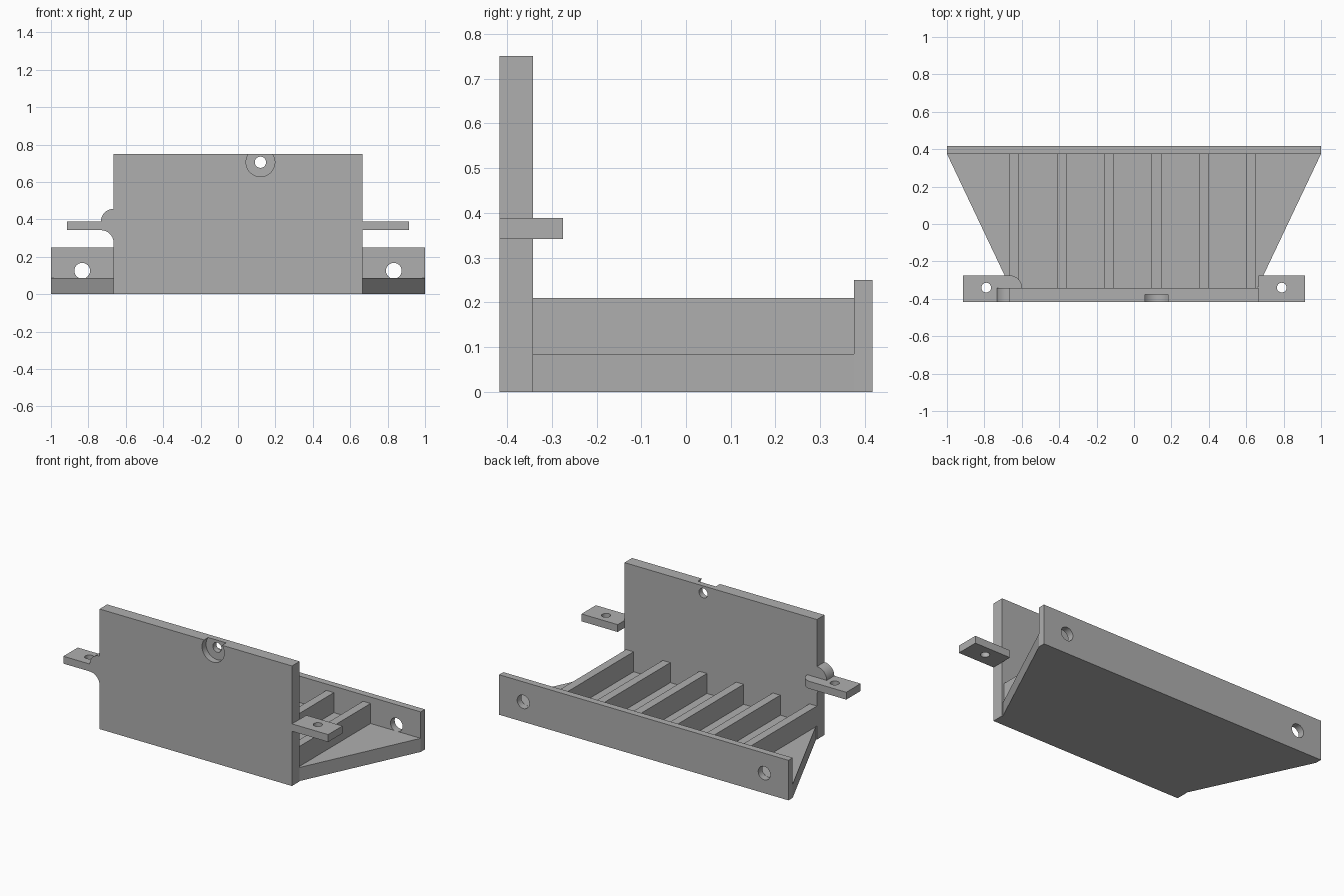
import bpy, bmesh, math
from mathutils import Vector

cube = bpy.data.objects.get("Cube")
if cube:
    bpy.data.objects.remove(cube, do_unlink=True)

grey = bpy.data.materials.new("plain grey")
grey.use_nodes = True
grey.diffuse_color = (0.43, 0.43, 0.43, 1)
grey.node_tree.nodes["Principled BSDF"].inputs["Base Color"].default_value = (0.43, 0.43, 0.43, 1)


def arc(cx, cy, r, start, end, steps=12):
    """Points on an arc, angles in degrees."""
    angles = [math.radians(start + (end - start) * i / steps) for i in range(steps + 1)]
    return [(cx + r * math.cos(a), cy + r * math.sin(a)) for a in angles]


def prism(name, outline, low, high, axis="z"):
    """Extrude an outline in xy along z, or an outline in xz along y."""
    def place(p, depth):
        return (p[0], p[1], depth) if axis == "z" else (p[0], depth, p[1])
    bm = bmesh.new()
    face = bm.faces.new([bm.verts.new(place(p, low)) for p in outline])
    ext = bmesh.ops.extrude_face_region(bm, geom=[face])
    shift = Vector(place((0, 0), high - low))
    bmesh.ops.translate(bm, vec=shift, verts=[g for g in ext["geom"] if isinstance(g, bmesh.types.BMVert)])
    bmesh.ops.recalc_face_normals(bm, faces=bm.faces)
    mesh = bpy.data.meshes.new(name)
    bm.to_mesh(mesh)
    bm.free()
    mesh.materials.append(grey)
    obj = bpy.data.objects.new(name, mesh)
    bpy.context.collection.objects.link(obj)
    return obj


def rect(x0, x1, y0, y1):
    return [(x0, y0), (x1, y0), (x1, y1), (x0, y1)]


def drill(obj, cx, cy, r, low, high, axis):
    """Cut a round hole and remove the cutter."""
    cutter = prism("hole_cutter", arc(cx, cy, r, 0, 360, 40)[:-1], low, high, axis)
    cutter.hide_render = True
    mod = obj.modifiers.new("hole", "BOOLEAN")
    mod.operation = "DIFFERENCE"
    mod.solver = "EXACT"
    mod.object = cutter
    bpy.context.view_layer.objects.active = obj
    bpy.ops.object.modifier_apply(modifier=mod.name)
    bpy.data.objects.remove(cutter, do_unlink=True)


FRONT, WALL_BACK, REAR, BACK = -0.417, -0.342, 0.375, 0.417
SIDE, FLOOR, R = 0.665, 0.085, 0.068
TAB_LOW, TAB_HIGH, TAB_BACK = 0.342, 0.388, -0.275

# Front wall with a fillet under the right tab and a rounded lobe above it
wall_outline = [(-SIDE, 0), (SIDE, 0), (SIDE, 0.75), (-SIDE, 0.75)]
wall_outline += arc(-SIDE, TAB_HIGH, R, 90, 180)
wall_outline += arc(-SIDE - R, TAB_LOW - R, R, 90, 0)
front_wall = prism("front_wall", wall_outline, FRONT, WALL_BACK, "y")
drill(front_wall, 0.12, 0.705, 0.077, FRONT - 0.1, -0.377, "y")
drill(front_wall, 0.12, 0.705, 0.03, FRONT - 0.1, WALL_BACK + 0.1, "y")

# Rear mounting plate with two holes
rear_plate = prism("rear_plate", rect(-1, 1, 0, 0.25), REAR, BACK, "y")
for x in (-0.833, 0.833):
    drill(rear_plate, x, 0.125, 0.042, REAR - 0.1, BACK + 0.1, "y")

# Tapered floor
prism("floor", [(-0.66, WALL_BACK), (0.66, WALL_BACK), (1, REAR), (-1, REAR)], 0, FLOOR)

# Ribs between the walls
for i in range(6):
    x = -0.64 + i * 0.2535
    prism(f"rib_{i + 1}", rect(x - 0.026, x + 0.026, WALL_BACK, REAR), FLOOR, 0.21)

# Side tabs; the right one wraps round behind the wall
left_tab = prism("left_tab", rect(SIDE, 0.915, FRONT, TAB_BACK), TAB_LOW, TAB_HIGH)
wrap = [(-0.915, FRONT), (-SIDE - R, FRONT), (-SIDE - R, WALL_BACK)]
wrap += arc(-SIDE, WALL_BACK, WALL_BACK * -1 + TAB_BACK, 0, 90) + [(-0.915, TAB_BACK)]
right_tab = prism("right_tab", wrap, TAB_LOW, TAB_HIGH)
for tab, x in ((left_tab, 0.79), (right_tab, -0.79)):
    drill(tab, x, -0.34, 0.026, TAB_LOW - 0.1, TAB_HIGH + 0.1, "z")

# Smooth the curved faces, keep the edges sharp
bpy.ops.object.select_all(action="DESELECT")
for obj in (front_wall, rear_plate, left_tab, right_tab):
    obj.select_set(True)
bpy.context.view_layer.objects.active = front_wall
bpy.ops.object.shade_smooth_by_angle(angle=math.radians(30))
